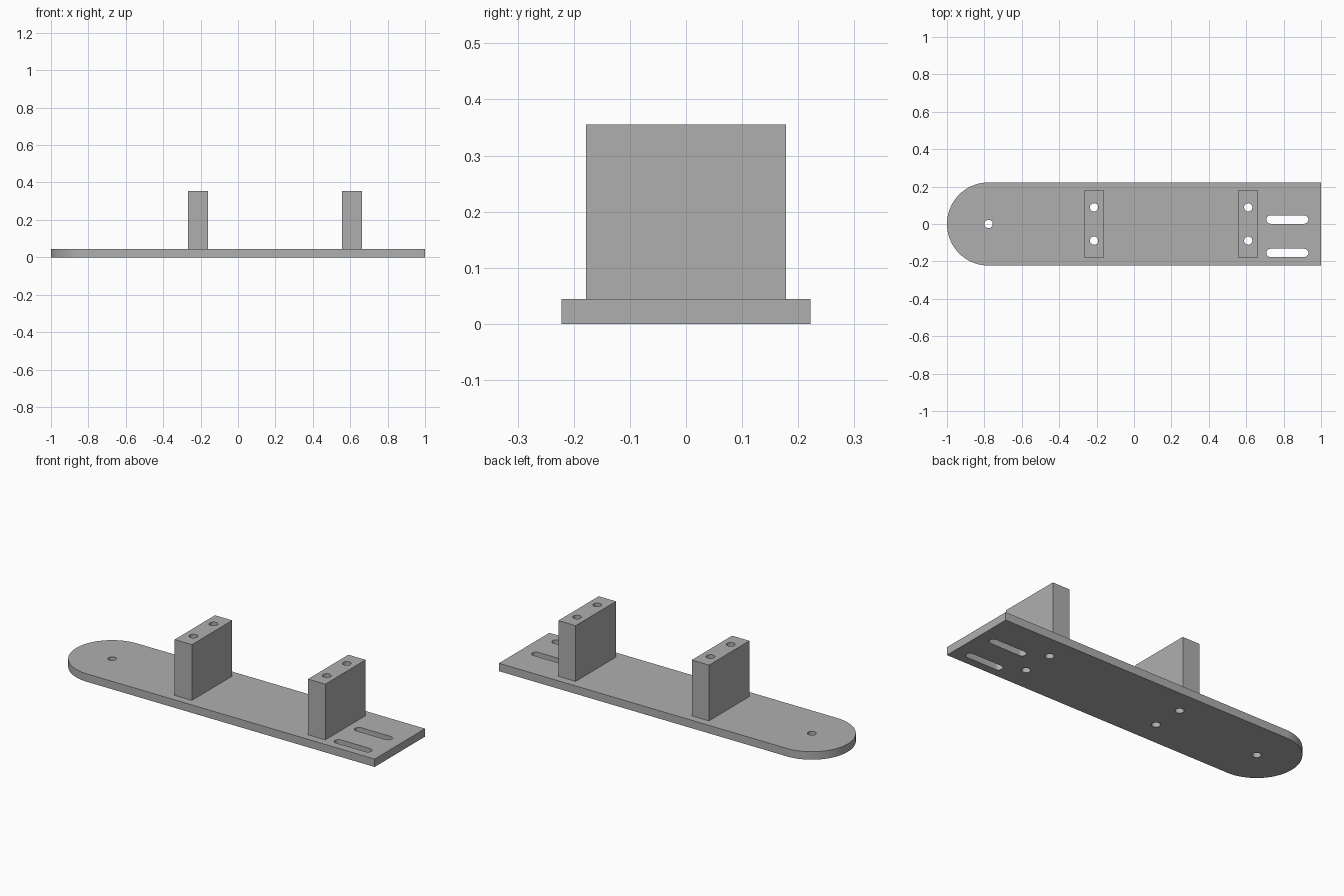
import bpy
import bmesh
from math import cos, sin, pi
from mathutils import Vector

cube = bpy.data.objects.get("Cube")
if cube:
    bpy.data.objects.remove(cube, do_unlink=True)

PLATE_TOP = 0.0444
POST_TOP = 0.3556
HALF_WIDTH = 0.2222
HOLE_R = 0.0222
HOLE_Y = 0.0889
POST_HALF_X, POST_HALF_Y = 0.0533, 0.1778
POSTS = {"left_post": 0.6105, "right_post": -0.2135}

grey = bpy.data.materials.new("plain grey")
grey.use_nodes = True
colour = (0.43, 0.43, 0.43, 1)
grey.diffuse_color = colour
grey.node_tree.nodes["Principled BSDF"].inputs["Base Color"].default_value = colour


def arc(x, y, radius, start, end, steps):
    angles = [start + (end - start) * i / steps for i in range(steps + 1)]
    return [(x + radius * cos(a), y + radius * sin(a)) for a in angles]


def circle(x, y):
    return arc(x, y, HOLE_R, 0, 2 * pi, 32)[:-1]


def slot(x0, x1, y):
    return (arc(x1, y, HOLE_R, -pi / 2, pi / 2, 16)
            + arc(x0, y, HOLE_R, pi / 2, 3 * pi / 2, 16))


def extruded_part(name, loops, z0, z1):
    """Fill the outline minus its hole loops, then pull it up to z1."""
    bm = bmesh.new()
    edges = []
    for loop in loops:
        verts = [bm.verts.new((x, y, z0)) for x, y in loop]
        edges += [bm.edges.new((verts[i - 1], verts[i])) for i in range(len(verts))]
    bmesh.ops.triangle_fill(bm, edges=edges, use_beauty=True, normal=Vector((0, 0, 1)))
    result = bmesh.ops.extrude_face_region(bm, geom=bm.faces[:], use_keep_orig=True)
    top = [v for v in result["geom"] if isinstance(v, bmesh.types.BMVert)]
    bmesh.ops.translate(bm, verts=top, vec=(0, 0, z1 - z0))
    bmesh.ops.recalc_face_normals(bm, faces=bm.faces[:])
    mesh = bpy.data.meshes.new(name)
    bm.to_mesh(mesh)
    bm.free()
    mesh.materials.append(grey)
    obj = bpy.data.objects.new(name, mesh)
    bpy.context.collection.objects.link(obj)
    # Smooth curved walls, keep edges crisp
    bpy.ops.object.select_all(action="DESELECT")
    obj.select_set(True)
    bpy.context.view_layer.objects.active = obj
    bpy.ops.object.shade_smooth_by_angle(angle=pi / 6)


# Base plate: square at one end, rounded at the other
outline = [(1, -HALF_WIDTH), (1, HALF_WIDTH)]
outline += arc(HALF_WIDTH - 1, 0, HALF_WIDTH, pi / 2, 3 * pi / 2, 48)
holes = [circle(HALF_WIDTH - 1, 0)]
holes += [circle(x, side * HOLE_Y) for x in POSTS.values() for side in (-1, 1)]
holes += [slot(0.73, 0.91, y) for y in (0.0235, -0.1545)]
extruded_part("base_plate", [outline] + holes, 0, PLATE_TOP)

# Upright posts, drilled from top to bottom
for name, x in POSTS.items():
    corners = [(x + sx * POST_HALF_X, sy * POST_HALF_Y)
               for sx, sy in ((-1, -1), (1, -1), (1, 1), (-1, 1))]
    bores = [circle(x, side * HOLE_Y) for side in (-1, 1)]
    extruded_part(name, [corners] + bores, PLATE_TOP, POST_TOP)
